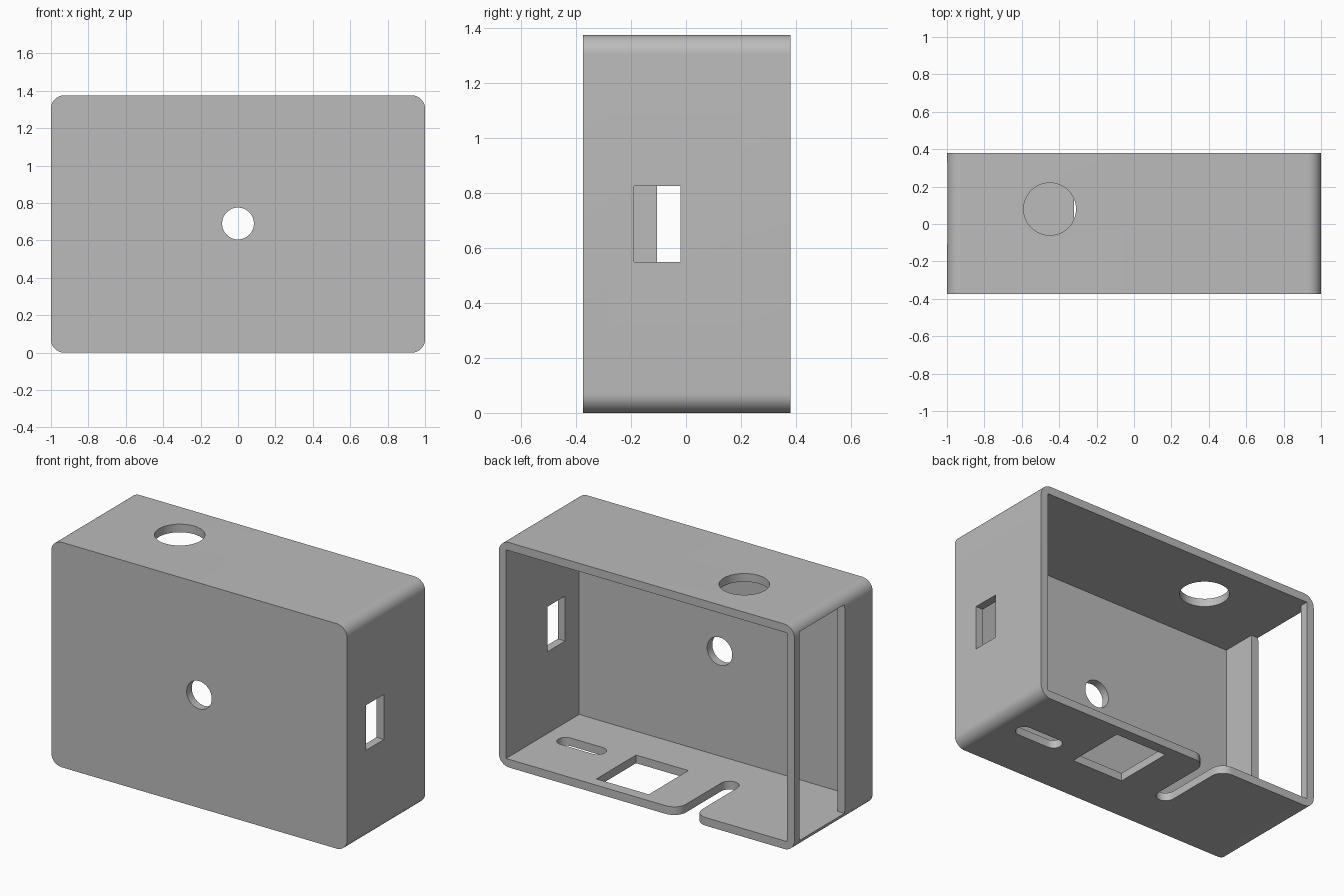
import bpy, bmesh
from math import sin, cos, pi, radians
from mathutils import Vector

if "Cube" in bpy.data.objects:
    bpy.data.objects.remove(bpy.data.objects["Cube"])

W, H = 1.0, 1.375           # half width, height
FRONT, BACK = -0.375, 0.38
WALL = 0.05

grey = bpy.data.materials.new("light grey plastic")
grey.use_nodes = True
grey.diffuse_color = (0.5, 0.5, 0.5, 1)
grey.node_tree.nodes["Principled BSDF"].inputs["Base Color"].default_value = (0.5, 0.5, 0.5, 1)


def arc(cx, cy, r, start, end, n=12):
    """Points on an arc, angles in degrees."""
    angles = [radians(start + (end - start) * i / n) for i in range(n + 1)]
    return [(cx + r * cos(a), cy + r * sin(a)) for a in angles]


def rect(a0, a1, b0, b1):
    return [(a0, b0), (a1, b0), (a1, b1), (a0, b1)]


def circle(cx, cy, r):
    return arc(cx, cy, r, 0, 360, 48)[:-1]


def prism(name, outline, axis, lo, hi):
    """Extrude a 2D outline along the x, y or z axis."""
    place = {"x": lambda a, b, t: (t, a, b),
             "y": lambda a, b, t: (a, t, b),
             "z": lambda a, b, t: (a, b, t)}[axis]
    bm = bmesh.new()
    face = bm.faces.new([bm.verts.new(place(a, b, lo)) for a, b in outline])
    out = bmesh.ops.extrude_face_region(bm, geom=[face])
    verts = [v for v in out["geom"] if isinstance(v, bmesh.types.BMVert)]
    bmesh.ops.translate(bm, verts=verts, vec=Vector(place(0, 0, hi - lo)))
    bmesh.ops.recalc_face_normals(bm, faces=bm.faces)
    mesh = bpy.data.meshes.new(name)
    bm.to_mesh(mesh)
    bm.free()
    obj = bpy.data.objects.new(name, mesh)
    bpy.context.collection.objects.link(obj)
    mesh.materials.append(grey)
    return obj


# Rounded outer block
R = 0.07
outline = (arc(W - R, H - R, R, 0, 90) + arc(R - W, H - R, R, 90, 180)
           + arc(R - W, R, R, 180, 270) + arc(W - R, R, R, 270, 360))
case = prism("enclosure_shell", outline, "y", FRONT, BACK)

# Cable notch: round inner end, flared mouth at the open back
nx, ny, nr, flare = -0.265, -0.04, 0.055, 0.08
notch = (arc(nx, ny, nr, 180, 360)
         + arc(nx + nr + flare, BACK - flare, flare, 180, 90)
         + [(nx + nr + flare, BACK + 0.1), (nx - nr - flare, BACK + 0.1)]
         + arc(nx - nr - flare, BACK - flare, flare, 90, 0))

# Stadium slot in the floor
slot = arc(0.81, 0.005, 0.05, -90, 90) + arc(0.595, 0.005, 0.05, 90, 270)

cutters = [
    prism("cavity", rect(WALL - W, W - WALL, WALL, H - WALL), "y", FRONT + WALL, BACK + 0.1),
    prism("side_window", rect(-0.105, 0.33, WALL, H - WALL), "x", -W - 0.1, -W + 0.1),
    prism("side_port", rect(-0.19, -0.02, 0.55, 0.825), "x", W - 0.1, W + 0.1),
    prism("front_hole", circle(0, 0.69, 0.085), "y", FRONT - 0.1, FRONT + 0.1),
    prism("top_hole", circle(-0.45, 0.08, 0.14), "z", H - 0.1, H + 0.1),
    prism("floor_square", rect(0.033, 0.387, -0.07, 0.312), "z", -0.1, 0.1),
    prism("floor_slot", slot, "z", -0.1, 0.1),
    prism("cable_notch", notch, "z", -0.1, 0.1),
]

# Cut every opening, then drop the cutters
bpy.ops.object.select_all(action="DESELECT")
bpy.context.view_layer.objects.active = case
case.select_set(True)
for cutter in cutters:
    cutter.hide_render = True
    mod = case.modifiers.new(cutter.name, "BOOLEAN")
    mod.operation = "DIFFERENCE"
    mod.solver = "EXACT"
    mod.object = cutter
    bpy.ops.object.modifier_apply(modifier=mod.name)
    bpy.data.objects.remove(cutter)

bpy.ops.object.shade_smooth_by_angle(angle=radians(30))
